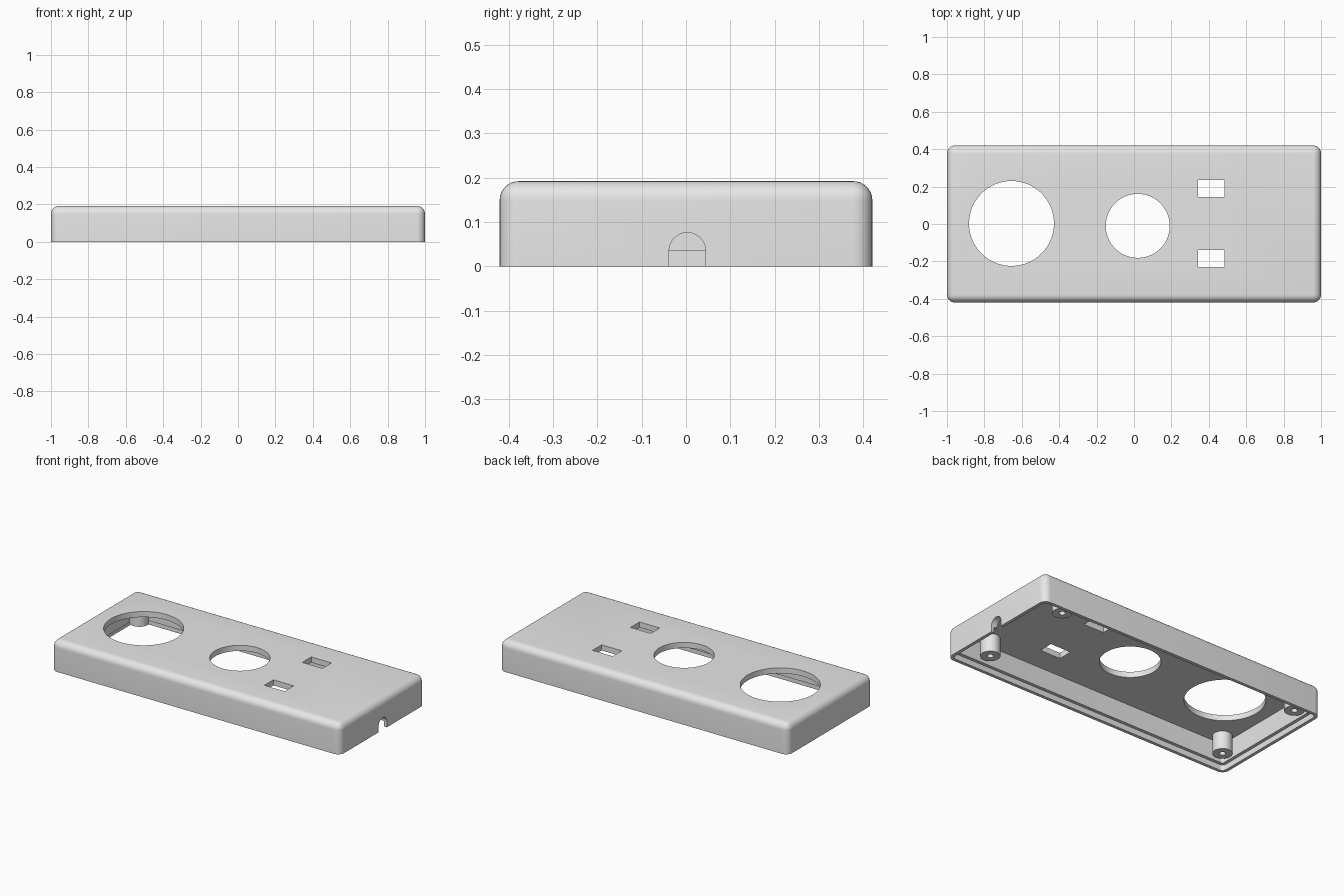
import bpy, bmesh, math
from mathutils import Matrix, Vector

cube = bpy.data.objects.get("Cube")
if cube:
    bpy.data.objects.remove(cube, do_unlink=True)

LENGTH, WIDTH, HEIGHT = 2.0, 0.84, 0.192
CEILING, LEDGE = 0.157, 0.035

plastic = bpy.data.materials.new("light_grey_plastic")
plastic.use_nodes = True
grey = (0.8, 0.8, 0.8, 1)
plastic.diffuse_color = grey
plastic.node_tree.nodes["Principled BSDF"].inputs["Base Color"].default_value = grey


def add_object(name, bm):
    bmesh.ops.recalc_face_normals(bm, faces=bm.faces)
    mesh = bpy.data.meshes.new(name)
    bm.to_mesh(mesh)
    bm.free()
    mesh.materials.append(plastic)
    obj = bpy.data.objects.new(name, mesh)
    bpy.context.collection.objects.link(obj)
    return obj


def block(name, size, z0, z1, center=(0, 0), radius=0, round_top=False):
    """Box with optionally rounded upright corners and top edges."""
    bm = bmesh.new()
    mat = Matrix.Translation((*center, (z0 + z1) / 2)) @ Matrix.Diagonal((*size, z1 - z0, 1))
    bmesh.ops.create_cube(bm, size=1, matrix=mat)
    if radius:
        mid = (z0 + z1) / 2
        edges = [e for e in bm.edges
                 if abs(e.verts[0].co.z - e.verts[1].co.z) > 1e-4
                 or (round_top and e.verts[0].co.z > mid)]
        bmesh.ops.bevel(bm, geom=edges, offset=radius, segments=8,
                        profile=0.5, affect='EDGES')
    return add_object(name, bm)


def extrude_outline(name, points, direction):
    bm = bmesh.new()
    face = bm.faces.new([bm.verts.new(p) for p in points])
    result = bmesh.ops.extrude_face_region(bm, geom=[face])
    verts = [v for v in result["geom"] if isinstance(v, bmesh.types.BMVert)]
    bmesh.ops.translate(bm, verts=verts, vec=Vector(direction))
    return add_object(name, bm)


def disc_cutter(name, x, y, radius, sides=96):
    ring = [(x + radius * math.cos(math.tau * i / sides),
             y + radius * math.sin(math.tau * i / sides), 0.1) for i in range(sides)]
    return extrude_outline(name, ring, (0, 0, 0.2))


def cut(target, cutter):
    cutter.hide_render = True
    mod = target.modifiers.new("cut", 'BOOLEAN')
    mod.operation, mod.solver, mod.object = 'DIFFERENCE', 'EXACT', cutter
    bpy.context.view_layer.objects.active = target
    bpy.ops.object.modifier_apply(modifier=mod.name)
    bpy.data.objects.remove(cutter, do_unlink=True)


def smooth(obj):
    bpy.ops.object.select_all(action='DESELECT')
    obj.select_set(True)
    bpy.context.view_layer.objects.active = obj
    bpy.ops.object.shade_smooth_by_angle(angle=math.radians(30))


# Outer shell, hollowed from below with a stepped rim
shell = block("cover_shell", (LENGTH, WIDTH), 0, HEIGHT, radius=0.043, round_top=True)
cut(shell, block("cavity", (LENGTH - 0.08, WIDTH - 0.08), -0.1, CEILING, radius=0.012))
cut(shell, block("rim_step", (LENGTH - 0.04, WIDTH - 0.04), -0.1, LEDGE, radius=0.025))

# Round and rectangular openings through the top
cut(shell, disc_cutter("large_opening", -0.655, 0.003, 0.227))
cut(shell, disc_cutter("small_opening", 0.02, -0.01, 0.171))
for y in (0.19, -0.185):
    cut(shell, block("slot", (0.14, 0.09), 0.1, 0.3, center=(0.413, y)))

# Arched cable notch in one end wall
r, sides = 0.041, 24
arch = [(0.9, 0.003 + r * math.cos(math.pi * i / sides),
         LEDGE + r * math.sin(math.pi * i / sides)) for i in range(sides + 1)]
arch += [(0.9, 0.003 - r, -0.1), (0.9, 0.003 + r, -0.1)]
cut(shell, extrude_outline("cable_notch", arch, (0.2, 0, 0)))
smooth(shell)


# Screw posts: lathed tubes hanging from the ceiling
def screw_post(name, x, y):
    profile = [(0.056, CEILING + 0.005), (0.056, 0.045), (0.018, 0.045),
               (0.018, 0.14), (0, 0.14)]
    bm = bmesh.new()
    verts = [bm.verts.new((px, 0, pz)) for px, pz in profile]
    edges = [bm.edges.new(pair) for pair in zip(verts, verts[1:])]
    bmesh.ops.spin(bm, geom=verts + edges, axis=(0, 0, 1), cent=(0, 0, 0),
                   angle=math.tau, steps=40)
    bmesh.ops.remove_doubles(bm, verts=bm.verts, dist=1e-4)
    bmesh.ops.translate(bm, verts=bm.verts, vec=(x, y, 0))
    smooth(add_object(name, bm))


for end, x in (("left", 0.78), ("right", -0.9)):
    for side, y in (("front", -0.31), ("back", 0.31)):
        screw_post(f"{side}_{end}_screw_post", x, y)
